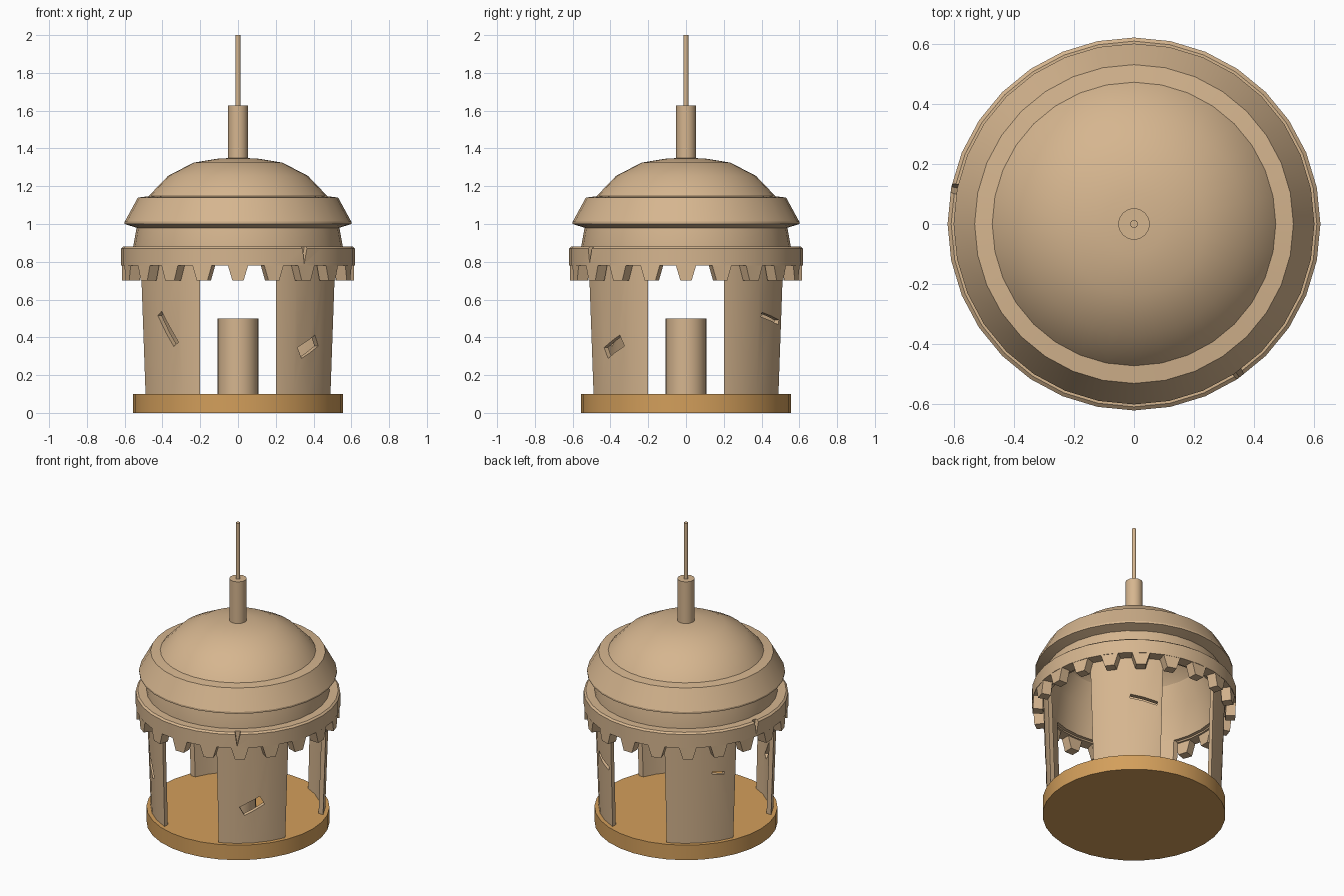
import bpy, bmesh, math
from mathutils import Vector, Matrix

if "Cube" in bpy.data.objects:
    bpy.data.objects.remove(bpy.data.objects["Cube"])


def material(name, rgb):
    m = bpy.data.materials.new(name)
    m.diffuse_color = (*rgb, 1)
    m.use_nodes = True
    m.node_tree.nodes["Principled BSDF"].inputs["Base Color"].default_value = m.diffuse_color
    return m


STONE = material("tan stone", (0.67, 0.465, 0.275))
WOOD = material("golden wood", (0.65, 0.345, 0.105))


def finish(name, bm, mat=STONE, smooth=True):
    bmesh.ops.remove_doubles(bm, verts=bm.verts, dist=1e-5)
    bmesh.ops.recalc_face_normals(bm, faces=bm.faces)
    me = bpy.data.meshes.new(name)
    bm.to_mesh(me)
    bm.free()
    me.materials.append(mat)
    ob = bpy.data.objects.new(name, me)
    bpy.context.collection.objects.link(ob)
    if smooth:
        smooth_angle(ob)
    return ob


def smooth_angle(ob):
    bpy.ops.object.select_all(action='DESELECT')
    bpy.context.view_layer.objects.active = ob
    ob.select_set(True)
    bpy.ops.object.shade_smooth_by_angle(angle=math.radians(28))


def lathe(name, profile, segs=32, closed=False, mat=STONE):
    """Revolve (radius, z) points around z."""
    bm = bmesh.new()
    pts = profile + profile[:1] if closed else profile
    vs = [bm.verts.new((r, 0, z)) for r, z in pts]
    es = [bm.edges.new(p) for p in zip(vs, vs[1:])]
    bmesh.ops.spin(bm, geom=vs + es, cent=(0, 0, 0), axis=(0, 0, 1),
                   angle=math.tau, steps=segs, use_duplicate=False)
    return finish(name, bm, mat)


def rod(name, r, z0, z1, segs=32, mat=STONE):
    return lathe(name, [(0, z0), (r, z0), (r, z1), (0, z1)], segs, mat=mat)


def box(name, size, matrix):
    bm = bmesh.new()
    bmesh.ops.create_cube(bm, size=1, matrix=matrix @ Matrix.Diagonal((*size, 1)))
    return finish(name, bm, smooth=False)


def prism(bm, angle, r0, r1, pts):
    """Radial prism at an angle; pts are (tangent offset, z)."""
    out, side = Vector((math.cos(angle), math.sin(angle), 0)), Vector((-math.sin(angle), math.cos(angle), 0))
    loops = [[bm.verts.new(out * r + side * t + Vector((0, 0, z))) for t, z in pts] for r in (r0, r1)]
    for f in loops:
        bm.faces.new(f)
    for i in range(len(pts)):
        j = (i + 1) % len(pts)
        bm.faces.new((loops[0][i], loops[0][j], loops[1][j], loops[1][i]))


def cut(ob, cutter):
    mod = ob.modifiers.new("cut", 'BOOLEAN')
    mod.operation, mod.solver, mod.object = 'DIFFERENCE', 'EXACT', cutter
    bpy.context.view_layer.objects.active = ob
    bpy.ops.object.modifier_apply(modifier=mod.name)
    bpy.data.objects.remove(cutter)


def facing(x, y, z, tilt):
    """Frame on the wall: local x tangent, y outward, turned by tilt in the wall."""
    a = math.atan2(y, x)
    return (Matrix.Translation((x, y, z)) @ Matrix.Rotation(a - math.pi / 2, 4, 'Z')
            @ Matrix.Rotation(math.radians(tilt), 4, 'Y'))


# Base and central pedestal
rod("base", 0.555, 0, 0.1, mat=WOOD)
rod("pedestal", 0.108, 0.1, 0.5)

# Wall drum, cut by two crossing passages into four panels, then chipped
wall = lathe("wall_panels", [(0.529, 0.1), (0.553, 0.8), (0.523, 0.8), (0.499, 0.1)], closed=True)
cut(wall, box("cutter", (0.4, 2, 2), Matrix()))
cut(wall, box("cutter", (2, 0.4, 2), Matrix()))
for x, y, z, tilt, length, height in [(-0.37, -0.385, 0.445, -55, 0.2, 0.04),
                                      (0.375, -0.385, 0.35, 28, 0.14, 0.065),
                                      (0.30, 0.45, 0.50, -14, 0.17, 0.025),
                                      (-0.447, 0.30, 0.56, -12, 0.08, 0.02)]:
    cut(wall, box("cutter", (length, 0.3, height), facing(x, y, z, tilt)))
smooth_angle(wall)

# Hollow upper drum with flared collar, and the dome rising out of it
lathe("collar", [(0.554, 0.79), (0.557, 0.87), (0.537, 0.98), (0.60, 1.0), (0.60, 1.012),
                 (0.53, 1.14), (0.44, 1.151), (0.44, 1.12), (0.50, 1.0), (0.524, 0.79)], closed=True)
outer = [(0.50, 1.10), (0.468, 1.153), (0.37, 1.255), (0.235, 1.325), (0.1, 1.347), (0, 1.35)]
inner = [(0, 1.32), (0.22, 1.295), (0.35, 1.23), (0.44, 1.13), (0.47, 1.08)]
lathe("dome", outer + inner + outer[:1])

# Battlement ring with hanging teeth
ring = lathe("ring", [(0.545, 0.78), (0.62, 0.78), (0.62, 0.87), (0.608, 0.88), (0.545, 0.88)], closed=True)
for angle in (-55.5, 168.5):
    bm = bmesh.new()  # wedge-shaped crack
    prism(bm, math.radians(angle), 0.59, 0.7, [(-0.015, 0.90), (0.025, 0.90), (0.0, 0.79)])
    cut(ring, finish("cutter", bm, smooth=False))
smooth_angle(ring)

bm = bmesh.new()
for k in range(20):
    prism(bm, math.tau * k / 20, 0.555, 0.615,
          [(-0.055, 0.785), (0.055, 0.785), (0.03, 0.702), (-0.03, 0.702)])
finish("ring_teeth", bm, smooth=False)

# Finial and spire
rod("finial", 0.052, 1.32, 1.627)
rod("spire", 0.013, 1.6, 2.0, 16)
